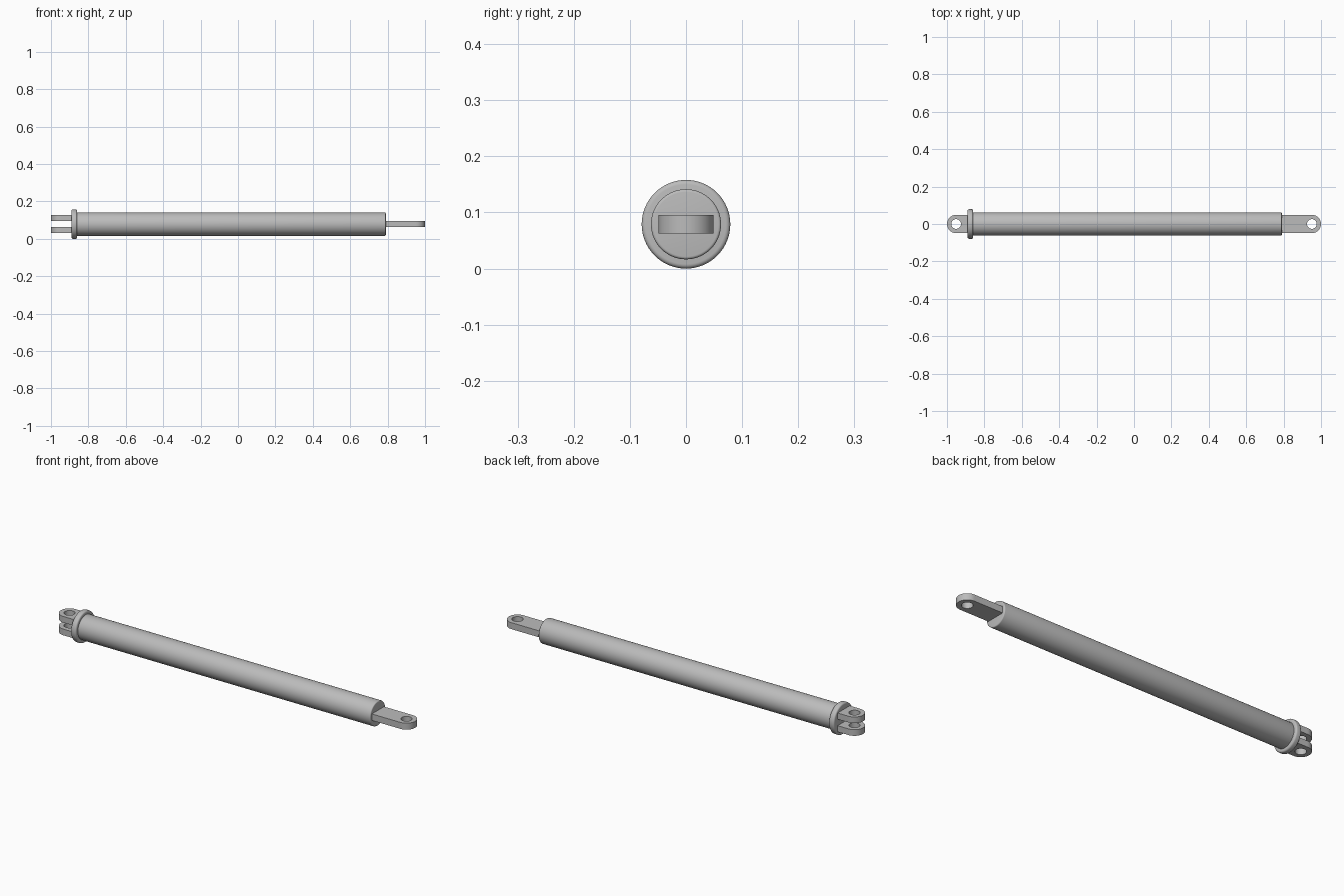
import bpy, bmesh, math

cube = bpy.data.objects.get("Cube")
if cube:
    bpy.data.objects.remove(cube, do_unlink=True)

AXIS_Z = 0.079      # height of the cylinder axis
LUG_R = 0.049       # half width and end radius of the lugs
HOLE_R = 0.026

steel = bpy.data.materials.new("grey steel")
steel.use_nodes = True
colour = (0.5, 0.5, 0.5, 1)
steel.diffuse_color = colour
steel.node_tree.nodes["Principled BSDF"].inputs["Base Color"].default_value = colour


def finish(name, bm):
    """Turn a bmesh into a shaded, coloured object."""
    bmesh.ops.recalc_face_normals(bm, faces=bm.faces[:])
    mesh = bpy.data.meshes.new(name)
    bm.to_mesh(mesh)
    bm.free()
    mesh.materials.append(steel)
    obj = bpy.data.objects.new(name, mesh)
    bpy.context.collection.objects.link(obj)
    bpy.ops.object.select_all(action='DESELECT')
    obj.select_set(True)
    bpy.context.view_layer.objects.active = obj
    bpy.ops.object.shade_smooth_by_angle(angle=math.radians(35))
    return obj


def round_bar(name, x0, x1, radius, fillet, sides=64, steps=4):
    """Cylinder along x with rounded rims."""
    arc = [math.pi / 2 * i / steps for i in range(steps + 1)]
    profile = [(x0 + fillet * (1 - math.sin(a)), radius - fillet * (1 - math.cos(a)))
               for a in reversed(arc)]
    profile += [(x1 - fillet * (1 - math.sin(a)), radius - fillet * (1 - math.cos(a)))
                for a in arc]
    bm = bmesh.new()
    rings = []
    for x, r in profile:
        rings.append([bm.verts.new((x, r * math.cos(2 * math.pi * k / sides),
                                    AXIS_Z + r * math.sin(2 * math.pi * k / sides)))
                      for k in range(sides)])
    for a, b in zip(rings, rings[1:]):
        for k in range(sides):
            n = (k + 1) % sides
            bm.faces.new((a[k], a[n], b[n], b[k]))
    bm.faces.new(rings[0])
    bm.faces.new(rings[-1])
    return finish(name, bm)


def lug(name, direction, root_x, z0, z1, sides=48):
    """Flat plate with a rounded tip and a pin hole, reaching back to root_x."""
    centre = direction * (1 - LUG_R)
    length = abs(centre - root_x)
    bm = bmesh.new()
    loops = []
    for z in (z0, z1):
        outer, hole = [], []
        for k in range(sides):
            a = 2 * math.pi * k / sides
            c, s = math.cos(a), math.sin(a)
            x, y = LUG_R * c, LUG_R * s
            if c < -1e-6:                       # straight sides and square root
                m = max(abs(c), abs(s))
                x, y = x / m, y / m
                if x < -LUG_R + 1e-6:
                    x = -length
            outer.append(bm.verts.new((centre + direction * x, y, AXIS_Z + z)))
            hole.append(bm.verts.new((centre + direction * HOLE_R * c, HOLE_R * s, AXIS_Z + z)))
        loops.append((outer, hole))
    (o0, h0), (o1, h1) = loops
    for k in range(sides):
        n = (k + 1) % sides
        for a, b in ((o0, h0), (h0, h1), (h1, o1), (o1, o0)):
            bm.faces.new((a[k], a[n], b[n], b[k]))
    return finish(name, bm)


# Main tube and end collar
round_bar("cylinder_tube", -0.87, 0.79, 0.0625, 0.005)
round_bar("end_collar", -0.89, -0.86, AXIS_Z, 0.008)

# Single tongue on the left end, two-plate fork on the right end
lug("tongue_lug", 1, 0.78, -0.0165, 0.0165)
lug("upper_fork_lug", -1, -0.88, 0.0165, 0.048)
lug("lower_fork_lug", -1, -0.88, -0.048, -0.0165)
